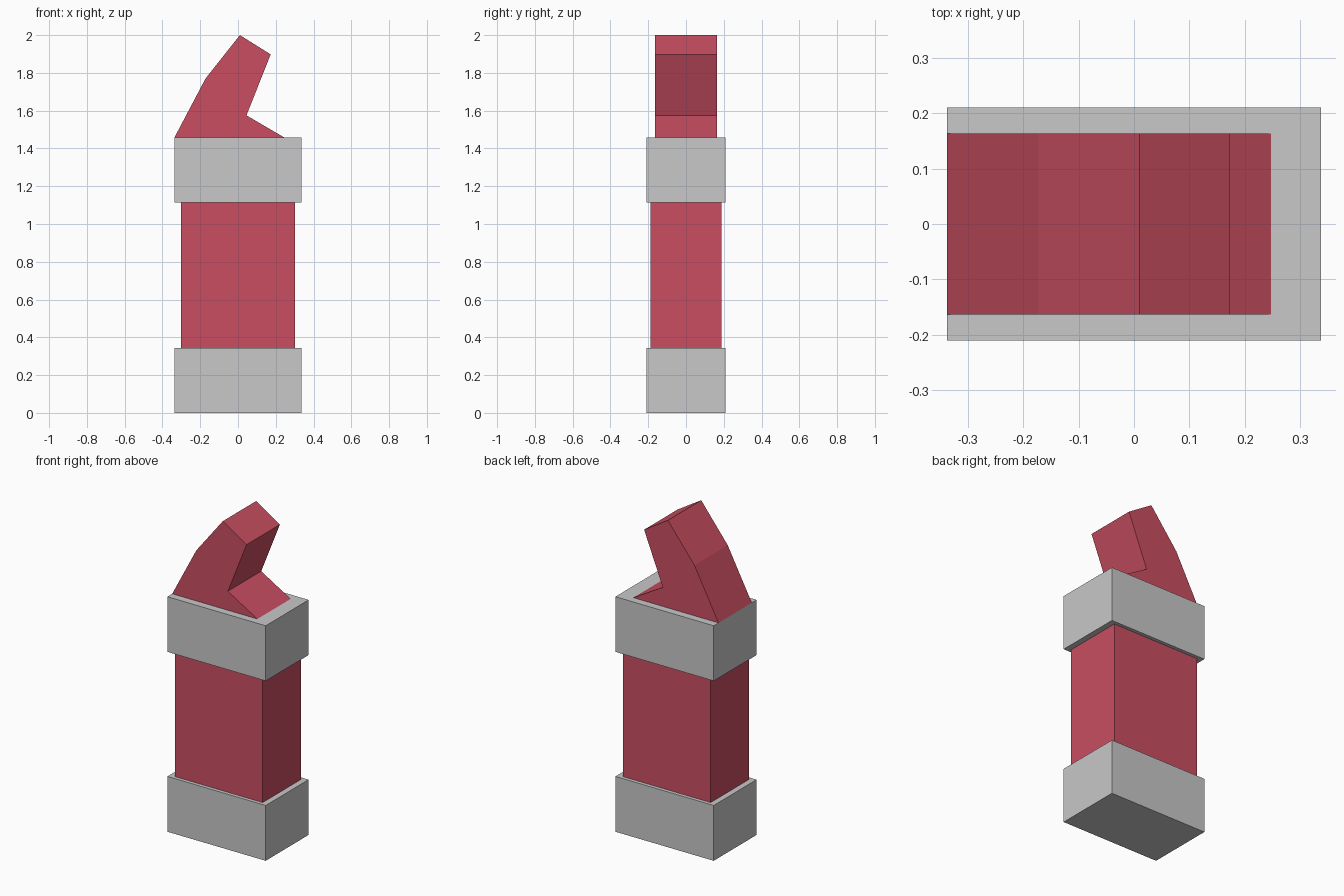
import bpy
import bmesh

cube = bpy.data.objects.get("Cube")
if cube:
    bpy.data.objects.remove(cube, do_unlink=True)


def make_material(name, color):
    mat = bpy.data.materials.new(name)
    mat.use_nodes = True
    mat.diffuse_color = color
    mat.node_tree.nodes["Principled BSDF"].inputs["Base Color"].default_value = color
    return mat


red = make_material("muted_red", (0.584, 0.076, 0.12, 1))
grey = make_material("light_grey", (0.578, 0.578, 0.578, 1))


def extrude_profile(name, profile, half_depth, mat):
    """Extrude an (x, z) outline symmetrically along y."""
    bm = bmesh.new()
    face = bm.faces.new([bm.verts.new((x, -half_depth, z)) for x, z in profile])
    result = bmesh.ops.extrude_face_region(bm, geom=[face], use_keep_orig=True)
    moved = [v for v in result["geom"] if isinstance(v, bmesh.types.BMVert)]
    bmesh.ops.translate(bm, verts=moved, vec=(0, 2 * half_depth, 0))
    bmesh.ops.recalc_face_normals(bm, faces=bm.faces)
    mesh = bpy.data.meshes.new(name)
    bm.to_mesh(mesh)
    bm.free()
    mesh.materials.append(mat)
    obj = bpy.data.objects.new(name, mesh)
    bpy.context.collection.objects.link(obj)
    return obj


def block(name, half_width, half_depth, bottom, top, mat):
    outline = [(-half_width, bottom), (half_width, bottom),
               (half_width, top), (-half_width, top)]
    return extrude_profile(name, outline, half_depth, mat)


# Body with a wider band at each end
block("lower_band", 0.337, 0.21, 0, 0.343, grey)
block("body", 0.301, 0.188, 0.343, 1.115, red)
block("upper_band", 0.337, 0.21, 1.115, 1.457, grey)

# Hooked top piece
hook = [(-0.337, 1.457), (0.247, 1.457), (0.045, 1.575),
        (0.173, 1.898), (0.01, 2.0), (-0.172, 1.77)]
extrude_profile("hook", hook, 0.163, red)
